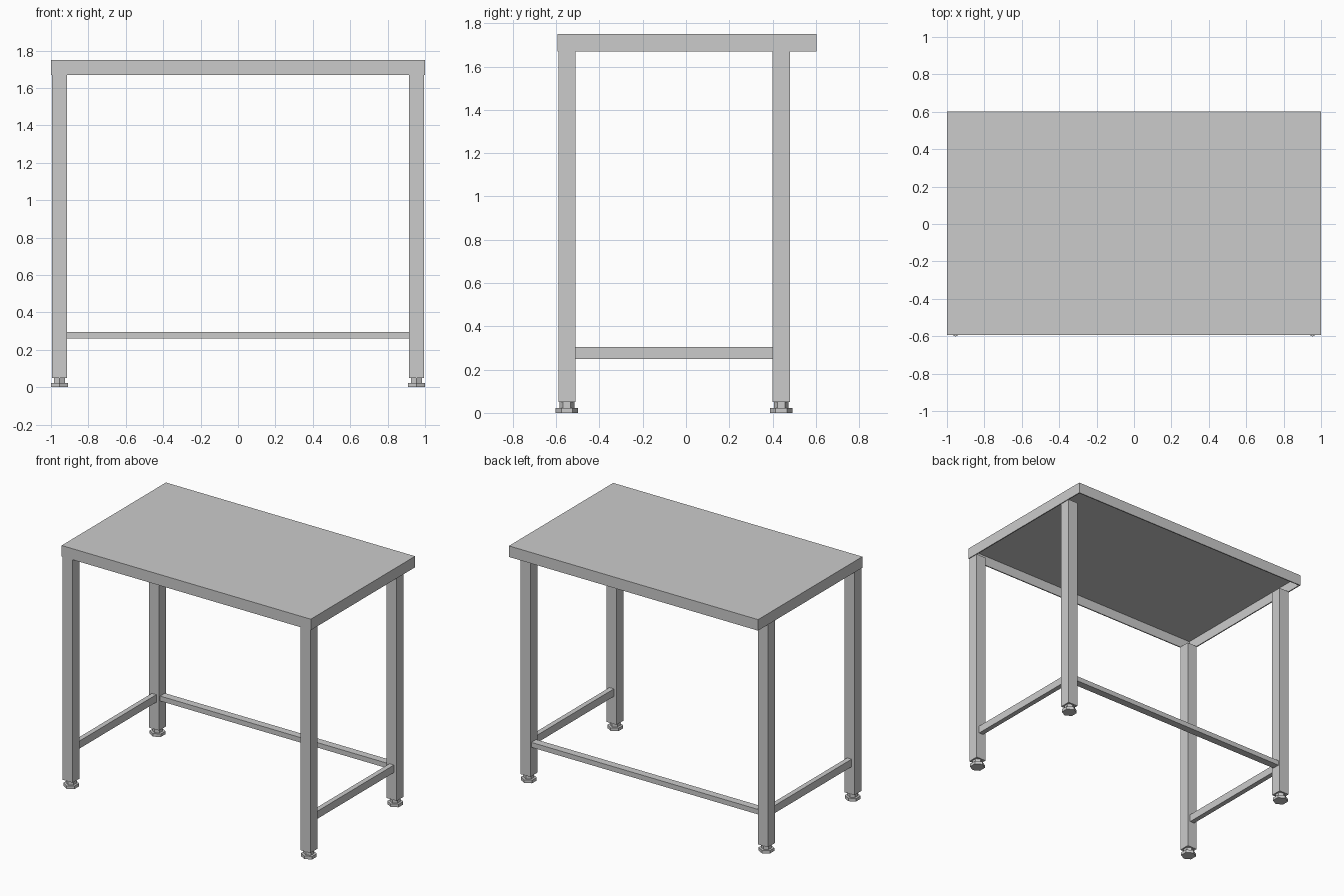
import bpy, bmesh
from math import pi
from mathutils import Matrix

if "Cube" in bpy.data.objects:
    bpy.data.objects.remove(bpy.data.objects["Cube"])


def finish(name, bm):
    bmesh.ops.recalc_face_normals(bm, faces=bm.faces)
    mesh = bpy.data.meshes.new(name)
    bm.to_mesh(mesh)
    bm.free()
    obj = bpy.data.objects.new(name, mesh)
    bpy.context.collection.objects.link(obj)
    return obj


def box_mesh(lo, hi):
    bm = bmesh.new()
    bmesh.ops.create_cube(bm, size=1)
    for v in bm.verts:
        v.co = [(a + b) / 2 + c * (b - a) for a, b, c in zip(lo, hi, v.co)]
    return bm


def box(name, lo, hi):
    return finish(name, box_mesh(lo, hi))


def hex_prism(name, x, y, z0, z1, radius):
    # flats face +-x, corners point along y
    bm = bmesh.new()
    bmesh.ops.create_cone(bm, cap_ends=True, segments=6, radius1=radius,
                          radius2=radius, depth=z1 - z0)
    corner_on_y = any(abs(v.co.x) < 1e-4 for v in bm.verts)
    if not corner_on_y:
        bmesh.ops.rotate(bm, verts=bm.verts, matrix=Matrix.Rotation(pi / 6, 3, 'Z'))
    bmesh.ops.translate(bm, verts=bm.verts, vec=(x, y, (z0 + z1) / 2))
    return finish(name, bm)


# Table top: sheet folded down at the edges, hollow underneath
bm = box_mesh((-1, -0.594, 1.67), (1, 0.602, 1.75))
bmesh.ops.delete(bm, geom=[f for f in bm.faces if f.calc_center_median().z < 1.68],
                 context='FACES_ONLY')
top = finish("table_top", bm)
sheet = top.modifiers.new("sheet", 'SOLIDIFY')
sheet.thickness = 0.008
sheet.offset = -1
sheet.use_even_offset = True

LEG_X, HALF = 0.954, 0.04
ROWS = {"front": -0.55, "back": 0.44}

for side, s in (("left", -1), ("right", 1)):
    x = s * LEG_X
    for row, y in ROWS.items():
        # Square legs with hexagonal levelling feet
        tag = f"{row}_{side}"
        box(f"{tag}_leg", (x - HALF, y - HALF, 0.05), (x + HALF, y + HALF, 1.672))
        hex_prism(f"{tag}_foot_neck", x, y, 0.022, 0.05, 0.034)
        hex_prism(f"{tag}_foot_pad", x, y, 0, 0.022, 0.052)
    # Side stretchers, tall section
    box(f"{side}_stretcher", (x - 0.018, ROWS["front"] + HALF, 0.25),
        (x + 0.018, ROWS["back"] - HALF, 0.305))

# Back stretcher, same section laid flat
box("back_stretcher", (-LEG_X + HALF, 0.4125, 0.26), (LEG_X - HALF, 0.4675, 0.296))
